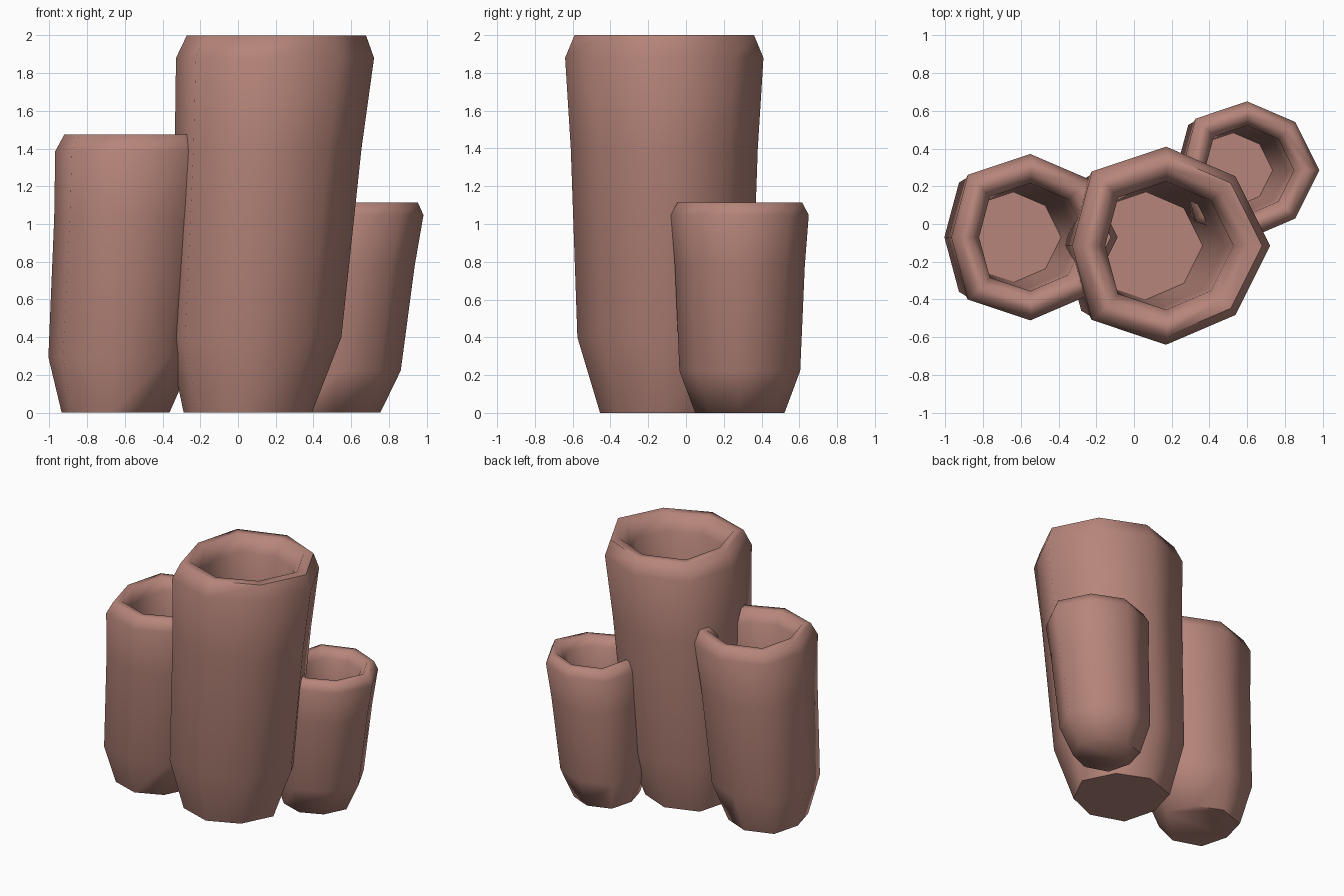
import bpy
import bmesh
from math import sin, cos, pi, radians

if "Cube" in bpy.data.objects:
    bpy.data.objects.remove(bpy.data.objects["Cube"], do_unlink=True)

# Single clay-pink colour
clay = bpy.data.materials.new("dusty pink")
clay.use_nodes = True
colour = (0.47, 0.235, 0.195, 1)
clay.diffuse_color = colour
shader = next(n for n in clay.node_tree.nodes if n.type == "BSDF_PRINCIPLED")
shader.inputs["Base Color"].default_value = colour
shader.inputs["Roughness"].default_value = 0.8

# Slightly irregular octagon: radius factor for each direction
WOBBLE = (1.05, 0.99, 1.0, 1.06, 0.95, 1.06, 1.0, 0.99)

# Leaning wall from base, over the rim, down to the inner floor:
# height, sideways lean, radius
PROFILE = (
    (0.0, -0.135, 0.34),
    (0.4, -0.105, 0.46),
    (1.4, -0.035, 0.495),
    (1.88, 0.0, 0.525),
    (2.0, 0.01, 0.475),
    (2.0, 0.005, 0.405),
    (1.88, 0.0, 0.34),
    (1.4, -0.035, 0.33),
    (0.4, -0.105, 0.285),
)


def make_tube(name, x, y, width, height):
    bm = bmesh.new()
    rings = []
    for z, lean, radius in PROFILE:
        ring = []
        for i, wobble in enumerate(WOBBLE):
            a = i * 2 * pi / len(WOBBLE)
            r = radius * wobble
            ring.append(bm.verts.new((x + width * (lean + r * cos(a)),
                                      y + width * r * sin(a),
                                      z * height)))
        rings.append(ring)
    n = len(WOBBLE)
    for low, high in zip(rings, rings[1:]):
        for i in range(n):
            j = (i + 1) % n
            bm.faces.new((low[i], low[j], high[j], high[i]))
    # Closed base and inner floor
    bm.faces.new(rings[0][::-1])
    bm.faces.new(rings[-1])
    bmesh.ops.recalc_face_normals(bm, faces=bm.faces)
    mesh = bpy.data.meshes.new(name)
    bm.to_mesh(mesh)
    bm.free()
    mesh.materials.append(clay)
    obj = bpy.data.objects.new(name, mesh)
    bpy.context.collection.objects.link(obj)
    bpy.ops.object.select_all(action="DESELECT")
    obj.select_set(True)
    bpy.context.view_layer.objects.active = obj
    bpy.ops.object.shade_smooth_by_angle(angle=radians(70))


make_tube("tall_tube", 0.17, -0.115, 1.0, 1.0)
make_tube("middle_tube", -0.55, -0.07, 0.84, 0.737)
make_tube("short_tube", 0.6, 0.285, 0.695, 0.557)
